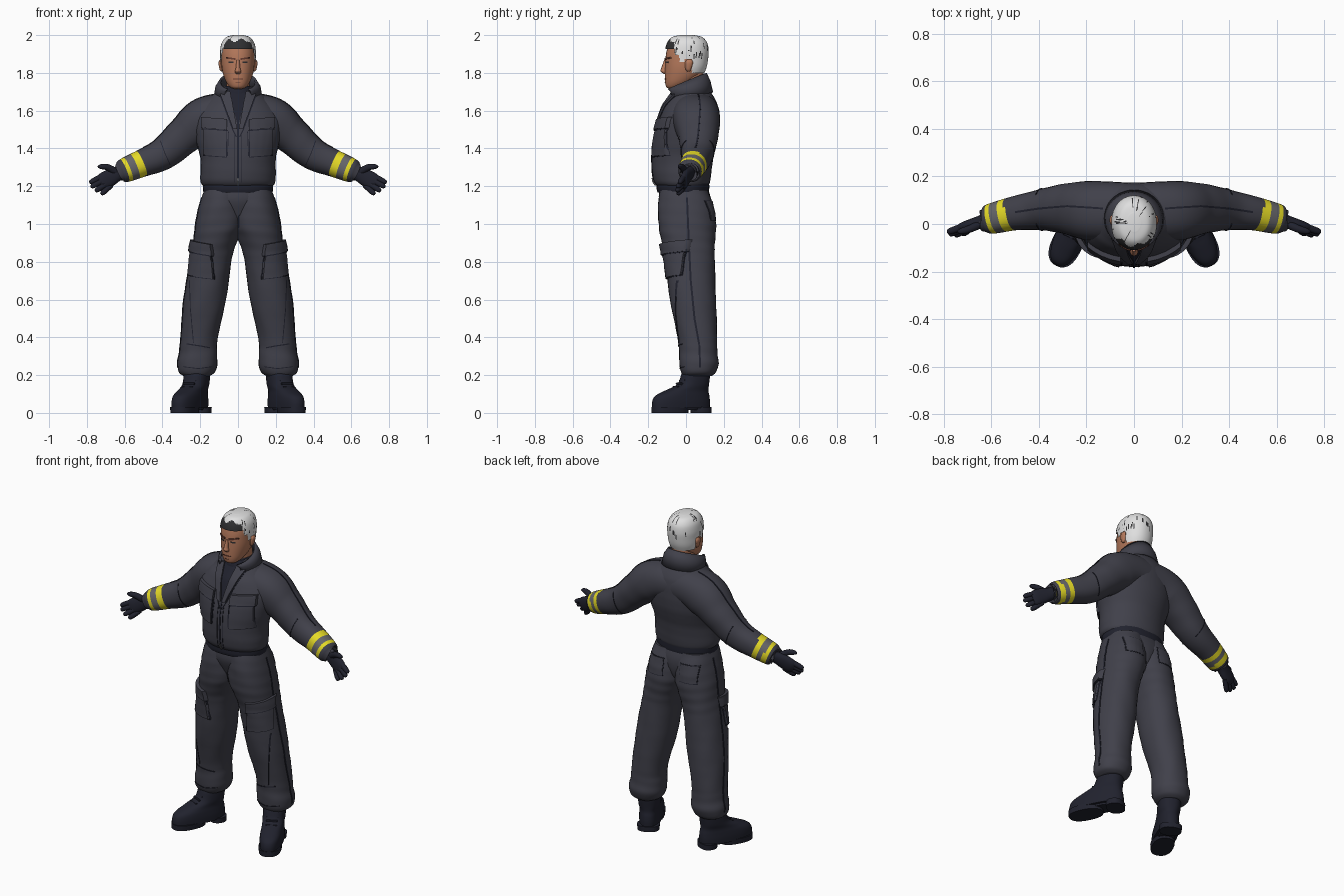
import bpy, bmesh, math, random
from mathutils import Vector, Matrix
from mathutils.bvhtree import BVHTree

if "Cube" in bpy.data.objects:
    bpy.data.objects.remove(bpy.data.objects["Cube"])
random.seed(4)
Y, Z = Vector((0, 1, 0)), Vector((0, 0, 1))


def material(name, r, g, b):
    m = bpy.data.materials.new(name)
    m.use_nodes = True
    m.diffuse_color = (r, g, b, 1)
    m.node_tree.nodes["Principled BSDF"].inputs["Base Color"].default_value = (r, g, b, 1)
    return m


suit = material("charcoal cloth", .052, .052, .069)
navy = material("dark navy", .015, .016, .027)
yellow = material("safety yellow", .78, .7, .02)
grey = material("reflective grey", .13, .13, .14)
skin = material("skin", .46, .19, .105)
lip = material("shadowed skin", .13, .045, .03)
white = material("white hair", .74, .74, .74)
dark = material("dark hair", .03, .03, .032)


def finish(name, bm, mats, mirror):
    bmesh.ops.recalc_face_normals(bm, faces=bm.faces)
    me = bpy.data.meshes.new(name)
    for f in bm.faces:
        f.smooth = True
    bm.to_mesh(me)
    bm.free()
    me.set_sharp_from_angle(angle=math.radians(42))
    for m in mats:
        me.materials.append(m)
    ob = bpy.data.objects.new(name, me)
    bpy.context.collection.objects.link(ob)
    if mirror:
        mod = ob.modifiers.new("Mirror", 'MIRROR')
        mod.use_mirror_merge = False
    return ob


def spline(rows, steps):
    """Smooth interpolation between control rings."""
    ext = [rows[0]] + list(rows) + [rows[-1]]
    out = []
    for a, b, c, d in zip(ext, ext[1:], ext[2:], ext[3:]):
        for k in range(steps):
            t = k / steps
            out.append([q + t / 2 * (r - p + t * (2 * p - 5 * q + 4 * r - s + t * (3 * (q - r) + s - p)))
                        for p, q, r, s in zip(a, b, c, d)])
    return out + [list(rows[-1])]


def loft(name, rows, mats, mirror=False, flat=True, sides=32, steps=5, power=2.2,
         rule=None, wrinkle=0, xf=None):
    """Skin rings of (x, y, z, width radius, depth radius); returns a ray-cast tree."""
    rings = spline(rows, steps)
    bm = bmesh.new()
    grid = []
    for i, (x, y, z, rx, ry) in enumerate(rings):
        a, b = rings[max(i - 1, 0)], rings[min(i + 1, len(rings) - 1)]
        t = Z if flat else (Vector(b[:3]) - Vector(a[:3])).normalized()
        u = Y.cross(t).normalized()
        v = t.cross(u)
        ring = []
        for j in range(sides):
            ang = math.tau * j / sides
            c, s = math.cos(ang), math.sin(ang)
            k = 1 + wrinkle * math.sin(3 * ang + 60 * z) * math.cos(2 * ang - 35 * z)
            cu = math.copysign(abs(c) ** (2 / power), c) * max(rx, .002) * k
            cv = math.copysign(abs(s) ** (2 / power), s) * max(ry, .002) * k
            p = Vector((x, y, z)) + u * cu + v * cv
            ring.append(bm.verts.new(xf @ p if xf else p))
        grid.append(ring)
    for lo, hi in zip(grid, grid[1:]):
        for j in range(sides):
            k = (j + 1) % sides
            bm.faces.new((lo[j], lo[k], hi[k], hi[j]))
    bm.faces.new(grid[0][::-1])
    bm.faces.new(grid[-1])
    if rule:
        drop = []
        for f in bm.faces:
            idx = rule(f.calc_center_median())
            f.material_index = max(idx, 0)
            if idx < 0:
                drop.append(f)
        bmesh.ops.delete(bm, geom=drop, context='FACES')
    bm.normal_update()
    tree = BVHTree.FromBMesh(bm)
    finish(name, bm, mats, mirror)
    return tree


def patch(name, tree, quads, out, mat, thick=.004, mirror=True, n=12):
    """Lay four-cornered plates on a surface, projected along the outward direction."""
    d = Vector(out).normalized()
    v = Z if abs(d.z) < .5 else Y
    u = v.cross(d)
    bm = bmesh.new()
    for q in quads:
        p = [u * a + v * b for a, b in q]
        pts = []
        for i in range(n + 1):
            for j in range(n + 1):
                s, t = i / n, j / n
                o = p[0].lerp(p[1], s).lerp(p[3].lerp(p[2], s), t)
                loc, nor, _, _ = tree.ray_cast(o + d * 2, -d)
                if loc:
                    pts.append(loc + (nor if nor.dot(d) > 0 else -nor) * thick)
        if len(pts) < (n + 1) ** 2:
            continue
        vs = [bm.verts.new(c) for c in pts]
        for i in range(n):
            for j in range(n):
                k = i * (n + 1) + j
                bm.faces.new((vs[k], vs[k + n + 1], vs[k + n + 2], vs[k + 1]))
    rim = bmesh.ops.extrude_edge_only(bm, edges=[e for e in bm.edges if e.is_boundary])
    for g in rim["geom"]:
        if isinstance(g, bmesh.types.BMVert):
            g.co -= d * (thick + .004)
    finish(name, bm, [mat], mirror)


def seam(name, tree, line, out, mirror=True, width=.006):
    quads = []
    for a, b in zip(line, line[1:]):
        a, b = Vector(a), Vector(b)
        w = Vector((a.y - b.y, b.x - a.x)).normalized() * width / 2
        quads.append([a - w, b - w, b + w, a + w])
    patch(name, tree, quads, out, navy, .003, mirror)


def box(a, b, lo, hi, slant=0):
    return [(a, lo + slant), (b, lo), (b, hi), (a, hi + slant)]


def pocket(name, tree, a, b, lo, hi, out, thick, flap=0, slant=0):
    """Raised pocket with an outline, and a flap when asked for."""
    patch(name, tree, [box(a, b, lo, hi, slant)], out, suit, thick)
    patch(name + "_edge", tree, [box(a - .004, b + .004, lo - .004, hi + .004, slant)], out, navy, thick / 2)
    if flap:
        patch(name + "_flap", tree, [box(a - .006, b + .006, hi - flap, hi + .005, slant)], out, suit, thick + .008)
        patch(name + "_flap_edge", tree, [box(a - .006, b + .006, hi - flap - .006, hi - flap, slant)],
              out, navy, thick + .003)


FRONT, BACK, SIDE, UP = (0, -1, 0), (0, 1, 0), (1, 0, 0), (0, 0, 1)

# Jacket body
jacket = loft("jacket_body", [
    (0, -.015, 1.19, .172, .123), (0, -.02, 1.215, .195, .145), (0, -.023, 1.26, .2, .155),
    (0, -.018, 1.35, .2, .163), (0, -.002, 1.45, .225, .171), (0, .015, 1.55, .24, .16),
    (0, .025, 1.62, .2, .145), (0, .03, 1.66, .16, .125), (0, .03, 1.7, .115, .1),
    (0, .025, 1.73, .08, .08)], [suit], power=2.05, wrinkle=.006)

# Shoulders and sleeves with reflective cuffs
CUFF, AXIS = Vector((.61, .02, 1.28)), Vector((.905, -.206, -.37))


def cuff_band(c):
    s = (c - CUFF).dot(AXIS)
    return 0 if s < -.102 or s > -.006 else 2 if -.074 < s < -.034 else 1


sleeve = loft("sleeves", [
    (0, .05, 1.585, .105, .122), (.1, .052, 1.578, .112, .126), (.19, .056, 1.542, .12, .125),
    (.275, .064, 1.475, .1, .108),
    (.39, .06, 1.375, .085, .086), (.5, .045, 1.325, .073, .072), (.61, .02, 1.28, .062, .062),
    (.622, .018, 1.275, .04, .04)], [suit, yellow, grey], True, False, steps=10, rule=cuff_band, wrinkle=.01)

# Trousers and belt
loft("trouser_waist", [
    (0, -.012, 1.2, .172, .125), (0, -.006, 1.13, .175, .138), (0, .004, 1.06, .11, .126),
    (0, .008, 1, .05, .1), (0, .01, .96, .02, .05)], [suit])
leg = loft("trouser_legs", [
    (.08, -.01, 1.18, .1, .126), (.088, -.002, 1.1, .116, .146), (.098, .006, 1, .127, .152),
    (.112, .01, .94, .12, .147), (.128, .016, .88, .113, .137), (.145, .022, .8, .11, .13),
    (.175, .037, .6, .112, .122), (.205, .06, .4, .098, .105), (.21, .065, .32, .1, .101),
    (.215, .068, .26, .106, .104), (.218, .066, .215, .095, .092), (.22, .06, .195, .068, .075)],
    [suit], True, wrinkle=.015)
loft("belt", [(0, -.015, 1.168, .183, .136), (0, -.016, 1.185, .186, .139), (0, -.016, 1.215, .186, .139)], [navy])

# Boots, turned outward
turn = Matrix.Translation((.215, .055, 0)) @ Matrix.Rotation(.45, 4, 'Z') @ Matrix.Translation((0, -.055, 0))
loft("boot_uppers", [
    (0, -.036, .025, .064, .164), (0, -.035, .06, .065, .164), (0, -.028, .09, .063, .154),
    (0, -.002, .118, .06, .122), (0, .035, .15, .063, .086), (0, .05, .2, .064, .076),
    (0, .05, .215, .06, .07)], [navy], True, power=2.4, xf=turn)
for part, y, r in (("boot_fore_soles", -.1, .102), ("boot_heels", .082, .05)):
    loft(part, [(0, y, 0, .062, r), (0, y, .032, .065, r)], [navy], True, steps=1, power=2.4, xf=turn)
loft("boot_shanks", [(0, 0, .015, .045, .06), (0, 0, .03, .05, .06)], [navy], True, steps=1, power=3, xf=turn)
for i in range(4):
    y, z = -.085 + .02 * i, .118 + .018 * i
    loft("boot_lace", [(-.032, y, z, .006, .006), (.032, y, z, .006, .006)], [navy], True, False, 8, 2, xf=turn)

# Gloves
loft("glove_palms", [
    (.595, .024, 1.286, .036, .034), (.64, .01, 1.264, .038, .028), (.675, 0, 1.246, .045, .024),
    (.712, -.012, 1.226, .045, .021), (.732, -.022, 1.214, .035, .014)], [navy], True, False, 20)
tips = [(.786, -.035, 1.218), (.779, -.045, 1.196), (.755, -.05, 1.174), (.724, -.045, 1.158)]
for i, tip in enumerate(tips):
    base, tip = Vector((.716 - .012 * i, -.01, 1.254 - .019 * i)), Vector(tip)
    rows = [(*base.lerp(tip, t), r, r) for t, r in ((-.2, .013), (.5, .015), (.9, .012), (1, .004))]
    loft("glove_finger", rows, [navy], True, False, 10, 3)
loft("glove_thumbs", [(.645, 0, 1.275, .02, .018), (.69, -.02, 1.3, .017, .016),
                      (.725, -.03, 1.304, .013, .013), (.742, -.032, 1.302, .005, .005)], [navy], True, False, 12)

# Stand-up collar, open at the front, over a dark shirt
bm = bmesh.new()
levels = [(.122, .024, .114, 1.675, .02), (.114, .012, .112, 1.725, .03), (.094, -.004, .108, 1.752, .046)]
rows = []
for rx, cy, ry, z, lift in levels:
    angs = [math.radians(a) for a in range(-144, 145, 8)]
    rows.append([bm.verts.new((rx * math.sin(a), cy + ry * math.cos(a), z + lift * math.cos(a))) for a in angs])
for lo, hi in zip(rows, rows[1:]):
    for j in range(len(lo) - 1):
        bm.faces.new((lo[j], lo[j + 1], hi[j + 1], hi[j]))
solid = finish("collar", bm, [suit], False).modifiers.new("Solidify", 'SOLIDIFY')
solid.thickness, solid.offset = .012, 0
loft("shirt_collar", [(0, .02, 1.66, .095, .105), (0, .02, 1.7, .085, .098), (0, .02, 1.73, .075, .083)], [navy])

# Shirt opening, lapels and zip
patch("shirt", jacket, [[(-.05, 1.7), (.05, 1.7), (.004, 1.53), (-.004, 1.53)]], FRONT, navy, mirror=False)
patch("lapels", jacket, [[(.04, 1.7), (.09, 1.68), (.026, 1.5), (.004, 1.5)]], FRONT, suit, .012)
seam("lapel_edges", jacket, [(.092, 1.675), (.028, 1.5), (.008, 1.46)], FRONT)
seam("jacket_zip", jacket, [(0, 1.56), (0, 1.21)], FRONT, False, .008)
seam("zip_guards", jacket, [(.018, 1.47), (.018, 1.22)], FRONT, width=.003)
seam("trouser_fly", leg, [(.006, 1.16), (.006, .98)], FRONT, False)
patch("zip_pull", jacket, [box(-.004, .004, 1.21, 1.245)], FRONT, grey, .008, False, 2)

# Pockets
pocket("chest_pockets", jacket, .06, .178, 1.365, 1.555, FRONT, .01, .05, -.01)
seam("pen_slots", jacket, [(.055, 1.36), (.05, 1.49)], FRONT, width=.004)
pocket("cargo_pockets", leg, .05, .19, .73, .91, (.6, -.8, 0), .012, .055, -.02)
pocket("back_pockets", leg, -.165, -.06, 1.02, 1.12, BACK, .003)

# Stitched seams
seam("leg_side_seams", leg, [(.005, 1.14), (.015, .9), (.025, .7), (.045, .5), (.07, .36), (.075, .24)],
     SIDE, width=.01)
seam("knee_seams", leg, [(.15, .345), (.2, .355), (.27, .365)], FRONT)
seam("shin_seams", leg, [(.255, .7), (.25, .55), (.235, .37)], FRONT, width=.004)
seam("cuff_seams", leg, [(.14, .245), (.21, .235), (.29, .245)], FRONT, width=.004)
seam("sleeve_top_seams", sleeve, [(.13, .065), (.2, .07), (.28, .075), (.4, .065), (.5, .05)], UP, width=.008)
for part, out, k in (("elbow_seams_front", FRONT, 1), ("elbow_seams_back", BACK, -1)):
    seam(part, sleeve, [(.41 * k, 1.44), (.385 * k, 1.37), (.36 * k, 1.315)], out, width=.004)

# Head and neck
loft("neck", [(0, .03, 1.65, .065, .07), (0, .025, 1.8, .06, .068)], [skin])
skull = [(0, -.07, 1.716, .022, .02), (0, -.062, 1.725, .042, .042), (0, -.037, 1.75, .062, .074),
         (0, -.014, 1.79, .078, .098), (0, -.005, 1.83, .086, .106), (0, 0, 1.87, .088, .109),
         (0, .004, 1.91, .088, .108), (0, .006, 1.95, .079, .098), (0, .006, 1.978, .056, .072),
         (0, .006, 1.988, .02, .03)]
head = loft("head", skull, [skin], power=2.1)
loft("nose", [(0, -.104, 1.868, .008, .012), (0, -.113, 1.825, .012, .018), (0, -.116, 1.808, .017, .018),
              (0, -.106, 1.794, .012, .01)], [skin], sides=12)
loft("ears", [(.086, .014, 1.808, .004, .008), (.089, .012, 1.82, .009, .015), (.092, .016, 1.855, .011, .021),
              (.09, .018, 1.872, .005, .01)], [skin], True, sides=12)
patch("brows", head, [[(.012, 1.868), (.06, 1.876), (.058, 1.884), (.012, 1.877)]], FRONT, lip, .006)
patch("eyes", head, [box(.022, .048, 1.852, 1.86)], FRONT, dark, .002)
patch("mouth", head, [box(-.026, .026, 1.765, 1.771)], FRONT, lip, .003, False)
patch("chin_crease", head, [box(-.012, .012, 1.746, 1.749)], FRONT, lip, .002, False)

# Hair: a shell over the skull, dark at the fringe and streaked
streaks = {c: random.uniform(1.87, 1.98) for c in range(-64, 64) if random.random() < .3}


def hair_rule(c):
    line = 1.928 if c.y < -.06 else 1.895 if c.y < -.035 else 1.855 if c.y < -.005 else 1.875 if c.y < .03 else 1.8
    if c.z < line:
        return -1
    if c.y < -.062 and c.z < 1.972 + .01 * math.sin(c.x * 90):
        return 1
    z0 = streaks.get(int(math.atan2(c.y, c.x) * 20), 9)
    return 1 if z0 < c.z < z0 + .03 else 0


cap = [(0, y, z + (z - 1.83) * .075, rx + .007, ry + .008) for _, y, z, rx, ry in skull[3:]]
loft("hair", cap, [white, dark], sides=120, steps=8, power=2.1, rule=hair_rule)
